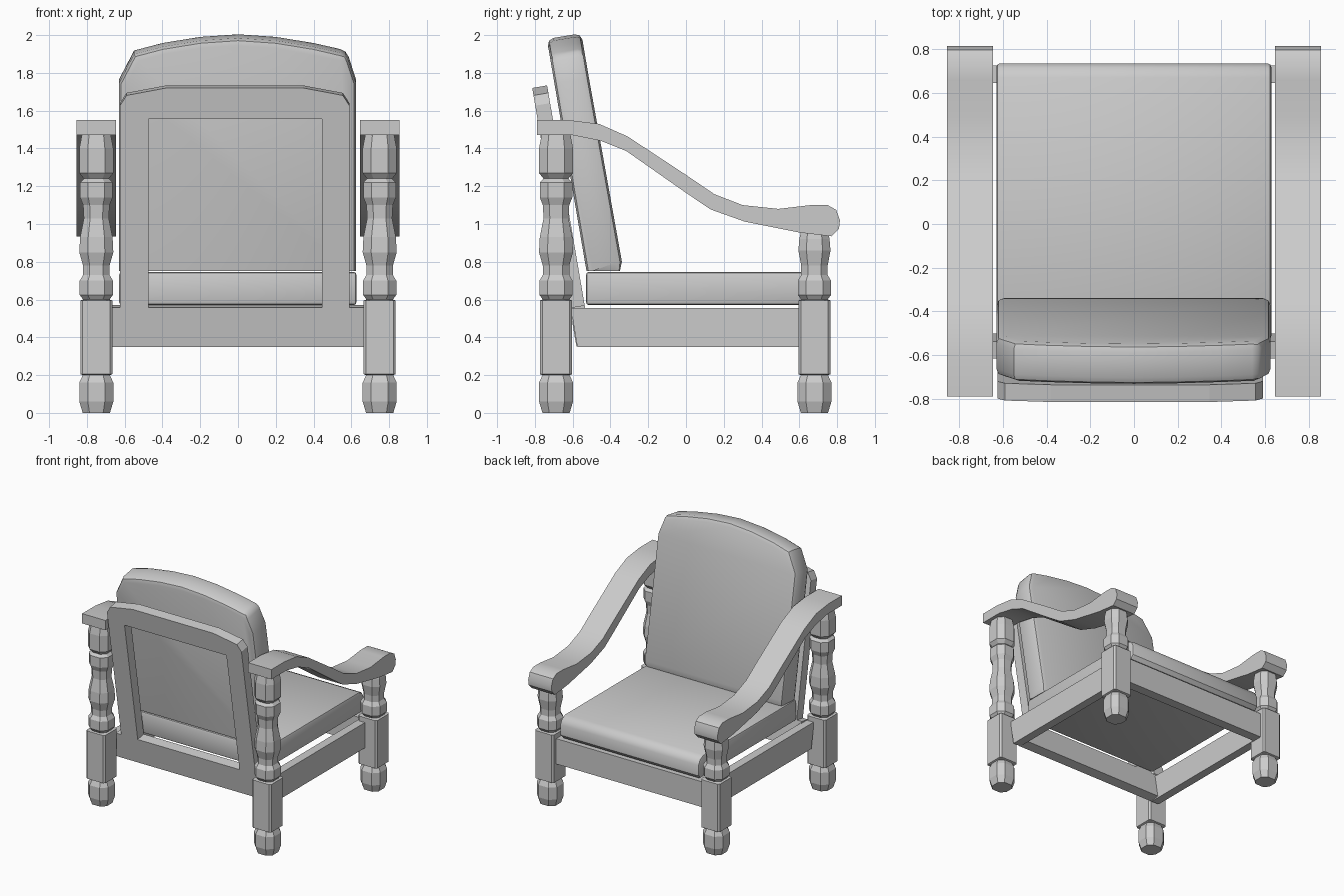
import bpy, bmesh, math
from mathutils import Matrix, Vector

cube = bpy.data.objects.get("Cube")
if cube:
    bpy.data.objects.remove(cube, do_unlink=True)

grey = bpy.data.materials.new("plain_grey")
grey.use_nodes = True
grey.diffuse_color = (0.6, 0.6, 0.6, 1)
grey.node_tree.nodes["Principled BSDF"].inputs["Base Color"].default_value = (0.6, 0.6, 0.6, 1)


def finish(name, bm, smooth=None):
    bmesh.ops.recalc_face_normals(bm, faces=bm.faces)
    mesh = bpy.data.meshes.new(name)
    bm.to_mesh(mesh)
    bm.free()
    mesh.materials.append(grey)
    obj = bpy.data.objects.new(name, mesh)
    bpy.context.collection.objects.link(obj)
    if smooth:
        bpy.ops.object.select_all(action='DESELECT')
        obj.select_set(True)
        bpy.context.view_layer.objects.active = obj
        bpy.ops.object.shade_smooth_by_angle(angle=math.radians(smooth))
    return obj


def loft(rings):
    """Skin a list of equal rings and cap both ends."""
    bm = bmesh.new()
    loops = [[bm.verts.new(p) for p in ring] for ring in rings]
    n = len(loops[0])
    for a, b in zip(loops, loops[1:]):
        for i in range(n):
            j = (i + 1) % n
            bm.faces.new((a[i], a[j], b[j], b[i]))
    bm.faces.new(loops[0])
    bm.faces.new(loops[-1])
    return bm


def prism(profile, lo, hi, axis, round_by=0, segments=2):
    """Extrude a profile along x (points are y, z) or y (points are x, z)."""
    if axis == 'x':
        rings = [[(t, a, b) for a, b in profile] for t in (lo, hi)]
    else:
        rings = [[(a, t, b) for a, b in profile] for t in (lo, hi)]
    bm = loft(rings)
    if round_by:
        bmesh.ops.recalc_face_normals(bm, faces=bm.faces)
        edges = [e for e in bm.edges if e.calc_face_angle(0) > 0.9]
        bmesh.ops.bevel(bm, geom=edges, offset=round_by, segments=segments,
                        profile=0.5, affect='EDGES', clamp_overlap=True)
    return bm


def rect(a0, a1, b0, b1):
    return [(a0, b0), (a1, b0), (a1, b1), (a0, b1)]


# Turned posts: height, half width, flat share of each side
lower = [(0, .072, .5), (.06, .09, .5), (.16, .09, .5), (.2, .072, .5),
         (.205, .085, .85), (.595, .085, .85), (.6, .07, .5), (.625, .088, .5),
         (.7, .088, .5), (.73, .07, .5), (.78, .07, .5)]
back_top = [(.85, .09, .5), (.93, .086, .5), (1.03, .066, .5), (1.1, .07, .5),
            (1.14, .086, .5), (1.22, .086, .5), (1.24, .066, .5),
            (1.27, .09, .5), (1.4, .09, .5), (1.475, .076, .5)]
front_top = [(.86, .085, .5), (.92, .08, .5), (.965, .07, .5)]


def post(name, x, y, profile):
    rings = []
    for z, w, share in profile:
        k = w * share
        corner = [(w, -k), (w, k), (k, w), (-k, w), (-w, k), (-w, -k), (-k, -w), (k, -w)]
        rings.append([(x + a, y + b, z) for a, b in corner])
    finish(name, loft(rings))


# Sweeping armrest, seen from the side
arm = [(-.79, 1.55), (-.62, 1.55), (-.46, 1.53), (-.31, 1.464), (0, 1.26),
       (.15, 1.158), (.3, 1.1), (.49, 1.08), (.66, 1.1), (.75, 1.1),
       (.795, 1.075), (.815, 1.02), (.81, .975), (.77, .935), (.6, .955),
       (.45, .985), (.31, 1.013), (.13, 1.077), (0, 1.165), (-.317, 1.387),
       (-.45, 1.44), (-.6, 1.47), (-.79, 1.47)]
side_rail = [(-.575, .348), (.66, .348), (.66, .555), (-.61, .555)]

for side, s in (("left", 1), ("right", -1)):
    post(f"back_post_{side}", s * .75, -.688, lower + back_top)
    post(f"front_post_{side}", s * .75, .68, lower + front_top)
    finish(f"armrest_{side}", prism(arm, s * .645, s * .855, 'x'), 30)
    finish(f"side_rail_{side}", prism(side_rail, s * .66, s * .73, 'x'))

finish("front_rail", prism(rect(.645, .725, .348, .555), -.68, .68, 'x'))

# Leaning back: bottom rail, open frame and cushion share one tilt
lean = Matrix.Translation((0, -.58, .35)) @ Matrix.Rotation(math.radians(9.7), 4, 'X')

bm = prism(rect(-.67, .67, 0, .21), 0, .08, 'y')
bm.transform(lean)
finish("back_rail", bm)

frame = [(-.625, .21), (-.625, 1.295), (-.59, 1.35), (-.38, 1.39), (.345, 1.39),
         (.555, 1.35), (.59, 1.295), (.59, .21), (.445, .21), (.445, 1.223),
         (-.475, 1.223), (-.475, .21)]
bm = prism(frame, 0, .08, 'y')
bm.transform(lean)
finish("back_frame", bm)

outline = [(-.63, .37), (-.63, 1.39), (-.55, 1.545), (-.4, 1.585), (-.2, 1.618), (0, 1.632),
           (.2, 1.618), (.4, 1.585), (.575, 1.545), (.625, 1.39), (.625, .37)]
bm = prism(outline, .12, .305, 'y', .035)
bm.transform(lean)
for v in bm.verts:  # flat underside resting on the seat
    if v.co.z < .82:
        v.co.y += .17 * (v.co.z - .752)
        v.co.z = .752 if v.co.z < .79 else v.co.z
bmesh.ops.remove_doubles(bm, verts=bm.verts, dist=.0005)
finish("back_cushion", bm, 35)

# Seat cushion with a rolled front edge
seat = [(-.53, .57), (.71, .57), (.735, .6), (.735, .685), (.715, .725),
        (.67, .747), (-.53, .747)]
finish("seat_cushion", prism(seat, -.63, .628, 'x', .018), 35)
